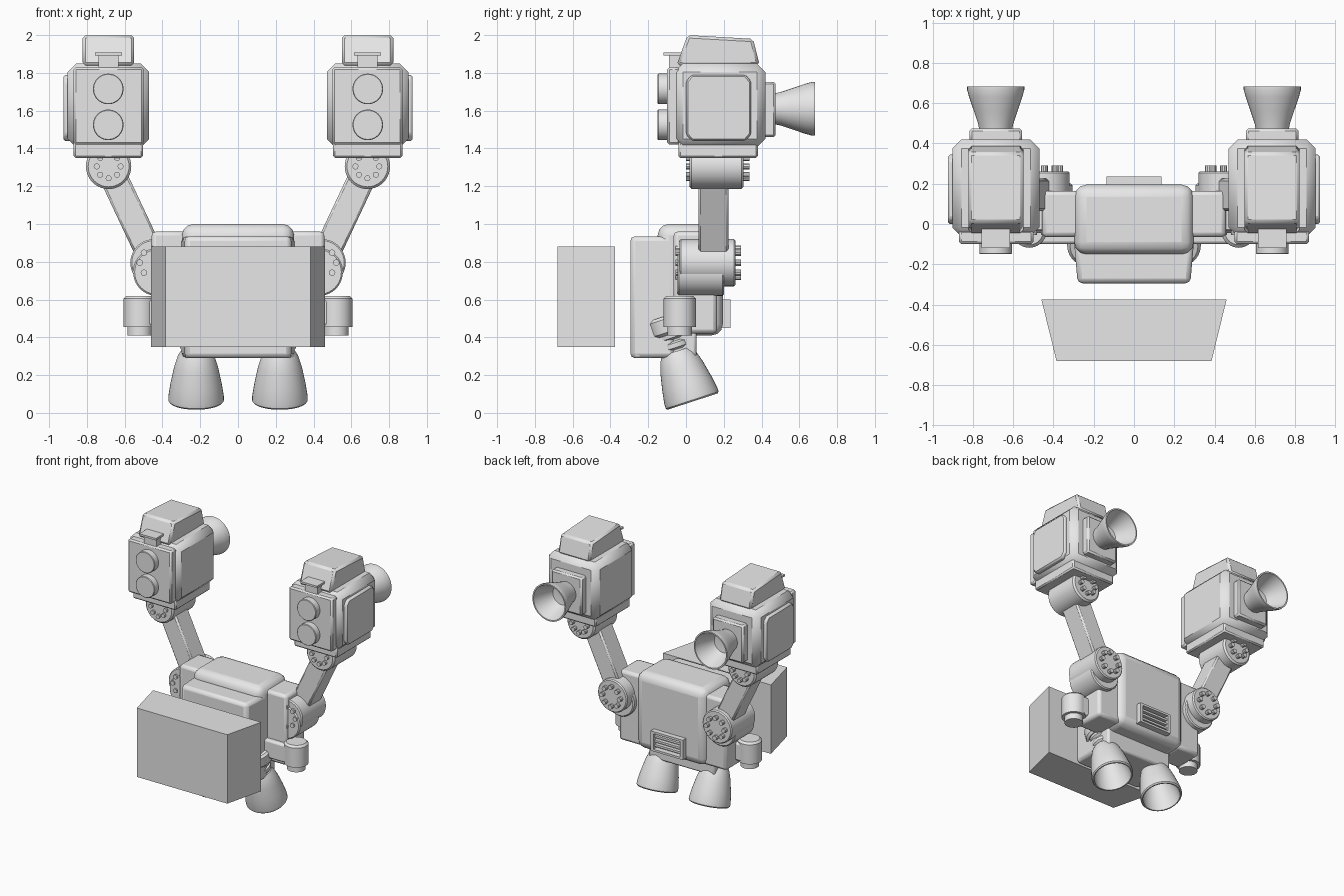
import bpy, bmesh, math
from mathutils import Matrix, Vector

cube = bpy.data.objects.get("Cube")
if cube:
    bpy.data.objects.remove(cube, do_unlink=True)

grey = bpy.data.materials.new("light grey")
grey.use_nodes = True
grey.diffuse_color = (0.8, 0.8, 0.8, 1)
grey.node_tree.nodes["Principled BSDF"].inputs["Base Color"].default_value = (0.8, 0.8, 0.8, 1)
parts = []


def finish(name, bm, mirror, bevel=0, segments=1):
    """Turn a bmesh in world coordinates into an object, optionally mirrored over x."""
    bmesh.ops.recalc_face_normals(bm, faces=bm.faces)
    mesh = bpy.data.meshes.new(name)
    bm.to_mesh(mesh)
    bm.free()
    mesh.materials.append(grey)
    ob = bpy.data.objects.new(name, mesh)
    bpy.context.scene.collection.objects.link(ob)
    if bevel:
        mod = ob.modifiers.new("bevel", "BEVEL")
        mod.width, mod.segments, mod.limit_method = bevel, segments, "ANGLE"
    if mirror:
        ob.modifiers.new("mirror", "MIRROR")
    parts.append(ob)
    return ob


def box(name, x, y, z, bevel=0, segments=1, mirror=True, matrix=None):
    """Box from three (low, high) ranges."""
    bm = bmesh.new()
    bmesh.ops.create_cube(bm, size=1)
    for v in bm.verts:
        v.co = Vector([sum(r) / 2 + c * (r[1] - r[0]) for r, c in zip((x, y, z), v.co)])
    if matrix:
        bm.transform(matrix)
    return finish(name, bm, mirror, bevel, segments)


def prism(name, outline, axis, low, high, bevel=0, segments=1, mirror=True):
    """Extrude a flat outline along axis 0 (outline is y, z) or axis 2 (outline is x, y)."""
    bm = bmesh.new()
    place = (lambda p: (low, *p)) if axis == 0 else (lambda p: (*p, low))
    face = bm.faces.new([bm.verts.new(place(p)) for p in outline])
    out = bmesh.ops.extrude_face_region(bm, geom=[face])
    move = [0, 0, 0]
    move[axis] = high - low
    bmesh.ops.translate(bm, vec=move, verts=[g for g in out["geom"] if isinstance(g, bmesh.types.BMVert)])
    return finish(name, bm, mirror, bevel, segments)


def lathe_into(bm, profile, matrix, steps=40):
    """Add a solid of revolution; the profile holds (radius, height) pairs."""
    new = bmesh.new()
    vs = [new.verts.new((r, 0, h)) for r, h in profile]
    es = [new.edges.new(pair) for pair in zip(vs, vs[1:])]
    bmesh.ops.spin(new, geom=vs + es, cent=(0, 0, 0), axis=(0, 0, 1),
                   angle=math.tau, steps=steps, use_duplicate=False)
    bmesh.ops.remove_doubles(new, verts=new.verts, dist=0.0001)
    new.transform(matrix)
    temp = bpy.data.meshes.new("temp")
    new.to_mesh(temp)
    new.free()
    bm.from_mesh(temp)
    bpy.data.meshes.remove(temp)


def lathe(name, profile, matrix):
    bm = bmesh.new()
    lathe_into(bm, profile, matrix)
    return finish(name, bm, True)


def drum(r, a, b, c=0.008):
    """Profile of a cylinder with softened rims."""
    return [(0, a), (r - c, a), (r, a + c), (r, b - c), (r - c, b), (0, b)]


def along_y(x, z):
    """Frame at (x, 0, z) whose height axis points to +y."""
    return Matrix.Translation((x, 0, z)) @ Matrix.Rotation(-math.pi / 2, 4, "X")


def bolts(name, x, z, ring, r, low, high, count=8):
    bm = bmesh.new()
    for i in range(count):
        a = math.tau * i / count
        spot = along_y(x + ring * math.cos(a), z + ring * math.sin(a))
        lathe_into(bm, [(0, low), (r, low), (r, high), (0, high)], spot, 10)
    return finish(name, bm, True)


# Front case, wider at its back
prism("front_case", [(-0.46, -0.375), (-0.385, -0.68), (0.385, -0.68), (0.46, -0.375)],
      2, 0.35, 0.88, mirror=False)

# Torso
prism("chest_block", [(-0.30, -0.06), (-0.28, -0.295), (0.28, -0.295), (0.30, -0.06)],
      2, 0.29, 0.935, 0.025, 2, False)
box("torso_base", (-0.28, 0.28), (-0.28, 0.055), (0.29, 0.46), 0.015, 2, False)
box("torso_back", (-0.297, 0.297), (-0.15, 0.195), (0.41, 1.0), 0.06, 3, False)

# Rear vent with slats
for x in (-0.125, 0.125):
    box("vent_side", (x - 0.012, x + 0.012), (0.17, 0.235), (0.45, 0.60), mirror=False)
for z in (0.457, 0.593):
    box("vent_rail", (-0.137, 0.137), (0.17, 0.235), (z - 0.008, z + 0.008), mirror=False)
for i in range(3):
    z = 0.491 + 0.034 * i
    box("vent_slat", (-0.12, 0.12), (0.17, 0.222), (z - 0.008, z + 0.008), mirror=False)

# Shoulders and side pods
box("shoulder_block", (0.26, 0.457), (-0.065, 0.165), (0.42, 0.96), 0.022, 2)
box("pod_arm", (0.27, 0.53), (-0.10, 0.05), (0.46, 0.60), 0.015, 2)
lathe("pod", [(0, 0.41), (0.065, 0.41), (0.065, 0.455), (0.085, 0.455),
              (0.085, 0.605), (0.07, 0.62), (0, 0.62)], Matrix.Translation((0.52, -0.033, 0)))

# Lower arm joint
SHOULDER, WRIST = (0.445, 0.795), (0.685, 1.305)
lathe("shoulder_drum", drum(0.125, -0.045, 0.2), along_y(0.43, 0.745))
lathe("shoulder_hub", drum(0.125, -0.035, 0.262), along_y(*SHOULDER))
bolts("shoulder_bolts", *SHOULDER, 0.075, 0.017, -0.055, 0.29)

# Upper arm beam
dx, dz = WRIST[0] - SHOULDER[0], WRIST[1] - SHOULDER[1]
tilt = Matrix.Translation((SHOULDER[0], 0.145, SHOULDER[1])) @ Matrix.Rotation(math.atan2(dx, dz), 4, "Y")
box("arm_beam", (-0.073, 0.073), (-0.08, 0.08), (0, math.hypot(dx, dz)), 0.012, matrix=tilt)

# Upper arm joint
lathe("wrist_drum", drum(0.12, 0.018, 0.305, 0.012), along_y(*WRIST))
bolts("wrist_bolts", *WRIST, 0.063, 0.016, 0.0, 0.335)

# Head pods
box("head_base", (0.503, 0.87), (-0.04, 0.38), (1.35, 1.45), 0.01)
box("head_shell", (0.47, 0.902), (-0.062, 0.42), (1.405, 1.85), 0.045)
box("head_front_panel", (0.50, 0.87), (-0.10, -0.03), (1.42, 1.83), 0.012)
prism("head_side_panel", [(0.03, 1.44), (0.315, 1.44), (0.345, 1.475), (0.345, 1.755), (0.315, 1.79),
                          (0.03, 1.79), (0.0, 1.755), (0.0, 1.475)], 0, 0.88, 0.924, 0.01)
prism("head_top", [(-0.05, 1.84), (0.008, 2.0), (0.355, 1.98), (0.39, 1.84)], 0, 0.55, 0.822, 0.015)
for z in (1.525, 1.715):
    lathe("front_lens", drum(0.081, -0.15, -0.08, 0.004), along_y(0.687, z))
box("visor_stem", (0.632, 0.738), (-0.09, 0.0), (1.82, 1.9))
box("visor_plate", (0.615, 0.757), (-0.12, 0.0), (1.893, 1.908))

# Rear thruster on each head
box("thruster_mount", (0.556, 0.816), (0.40, 0.475), (1.46, 1.752), 0.012)
lathe("head_thruster", [(0, 0.46), (0.08, 0.46), (0.088, 0.5), (0.108, 0.56), (0.132, 0.63), (0.142, 0.667),
                        (0.142, 0.683), (0.132, 0.683), (0.12, 0.64), (0.075, 0.53), (0, 0.52)],
      along_y(0.687, 1.61))

# Tilted leg thrusters with ringed necks and hips
leg = Matrix.Translation((0.222, 0.035, 0.06)) @ Matrix.Rotation(math.radians(18), 4, "X")
lathe("leg_thruster", [(0, 0.28), (0.08, 0.28), (0.098, 0.25), (0.117, 0.19), (0.136, 0.10), (0.147, 0.03),
                       (0.147, 0.008), (0.14, 0), (0.132, 0), (0.122, 0.08), (0.08, 0.22), (0, 0.23)], leg)
lathe("leg_neck", [(0, 0.27), (0.07, 0.27), (0.07, 0.29), (0.084, 0.30), (0.084, 0.325), (0.07, 0.335),
                   (0.07, 0.345), (0.088, 0.355), (0.088, 0.385), (0, 0.385)], leg)
lathe("leg_hip", drum(0.11, 0.375, 0.475, 0.015), leg)

# Smooth shading with sharp edges kept
bpy.ops.object.select_all(action="DESELECT")
for ob in parts:
    ob.select_set(True)
bpy.context.view_layer.objects.active = parts[0]
bpy.ops.object.shade_smooth_by_angle(angle=math.radians(30))
